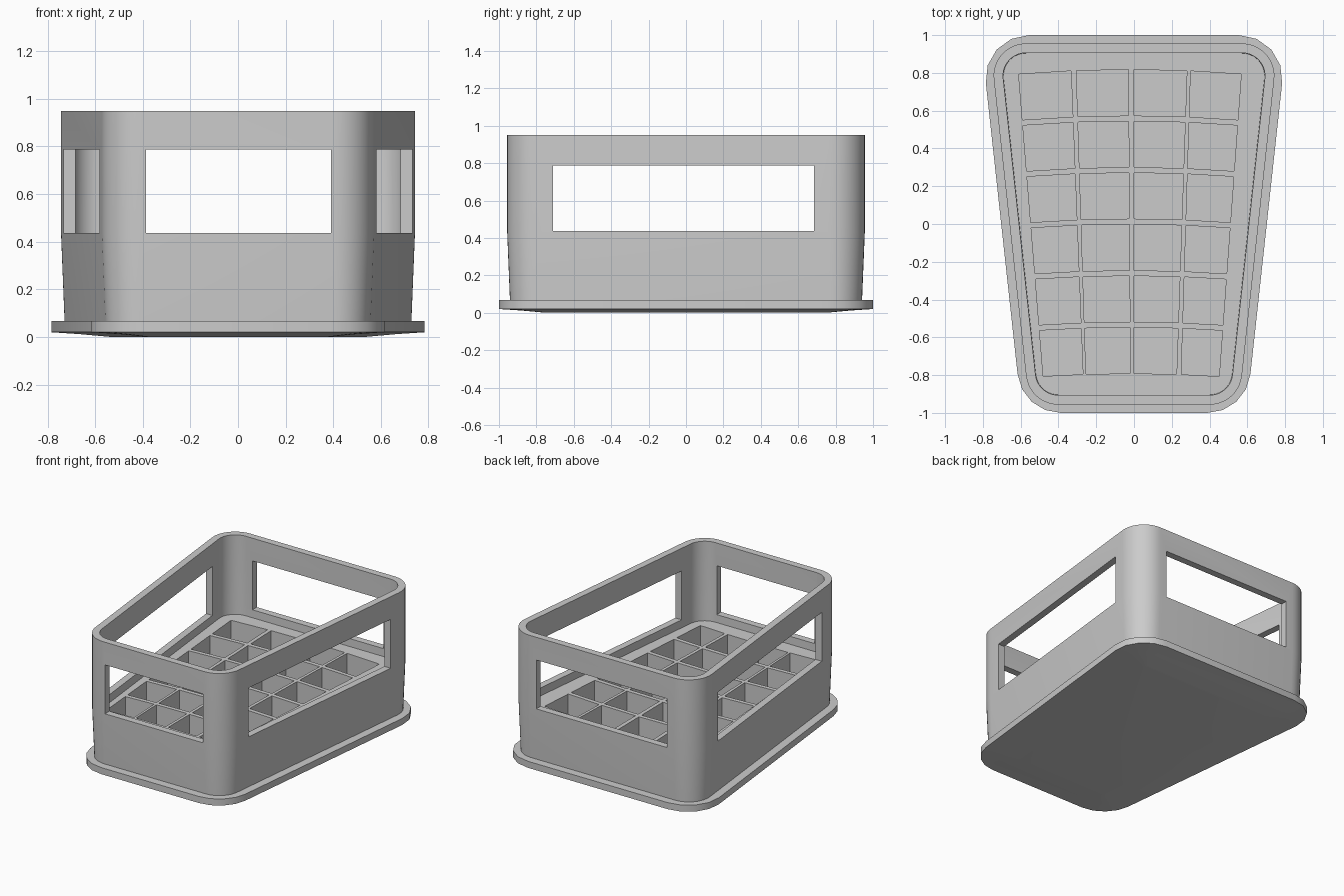
import bpy, bmesh, math

if "Cube" in bpy.data.objects:
    bpy.data.objects.remove(bpy.data.objects["Cube"])

SLOPE = 0.109            # how fast the crate narrows towards the front
HALF_W = 0.703           # base half width at y = 0


def outline(inset, segs, corner_r):
    """Rounded trapezoid in plan, shrunk by inset."""
    r = max(corner_r - inset, 0.02)
    k = math.sqrt(1 + SLOPE ** 2)
    tilt = math.atan(SLOPE)
    d = inset + r
    yc = 1.0 - d
    xc = lambda y: HALF_W + SLOPE * y - d * k
    arcs = [(xc(-yc), -yc, -math.pi / 2, -tilt), (xc(yc), yc, -tilt, math.pi / 2)]
    half = []
    for cx, cy, a0, a1 in arcs:
        for i in range(segs + 1):
            a = a0 + (a1 - a0) * i / segs
            half.append((cx + r * math.cos(a), cy + r * math.sin(a)))
    return half + [(-x, y) for x, y in reversed(half)]


def make_object(name, bm):
    bmesh.ops.recalc_face_normals(bm, faces=bm.faces)
    mesh = bpy.data.meshes.new(name)
    bm.to_mesh(mesh)
    bm.free()
    ob = bpy.data.objects.new(name, mesh)
    bpy.context.collection.objects.link(ob)
    return ob


def loft(name, levels, segs, corner_r, closed=False):
    """Skin outlines given as (inset, z); capped, or looped when closed."""
    bm = bmesh.new()
    rings = [[bm.verts.new((x, y, z)) for x, y in outline(d, segs, corner_r)] for d, z in levels]
    pairs = list(zip(rings, rings[1:]))
    if closed:
        pairs.append((rings[-1], rings[0]))
    else:
        bm.faces.new(rings[0])
        bm.faces.new(rings[-1])
    for a, b in pairs:
        for i in range(len(a)):
            j = (i + 1) % len(a)
            bm.faces.new((a[i], a[j], b[j], b[i]))
    return make_object(name, bm)


def prism(bm, corners, z0, z1):
    low = [bm.verts.new((x, y, z0)) for x, y in corners]
    top = [bm.verts.new((x, y, z1)) for x, y in corners]
    bm.faces.new(low[::-1])
    bm.faces.new(top)
    for i in range(4):
        j = (i + 1) % 4
        bm.faces.new((low[i], low[j], top[j], top[i]))


def cut(ob, bm):
    cutter = make_object("cutter", bm)
    cutter.hide_render = True
    mod = ob.modifiers.new("cut", 'BOOLEAN')
    mod.operation = 'DIFFERENCE'
    mod.solver = 'EXACT'
    mod.object = cutter
    activate(ob)
    bpy.ops.object.modifier_apply(modifier=mod.name)
    bpy.data.objects.remove(cutter)


def activate(ob):
    bpy.ops.object.select_all(action='DESELECT')
    ob.select_set(True)
    bpy.context.view_layer.objects.active = ob


# base plate with projecting rim and shallow dished underside
base = loft("base_plate", [(0.25, 0.0), (0.12, 0.012), (0.0, 0.02), (0.0, 0.067)], 4, 0.23)

# walls: drafted below the windows, vertical above
walls = loft("crate_walls", [(0.059, 0.06), (0.044, 0.43), (0.044, 0.95),
                             (0.094, 0.95), (0.094, 0.43), (0.109, 0.06)], 10, 0.215, closed=True)

# hand openings: front, back, and both sides
for x0, x1, y0, y1 in [(-0.387, 0.39, -1.2, -0.6), (-0.52, 0.52, 0.6, 1.2), (-1, 1, -0.71, 0.685)]:
    bm = bmesh.new()
    prism(bm, [(x0, y0), (x1, y0), (x1, y1), (x0, y1)], 0.436, 0.787)
    cut(walls, bm)

# bottle grid: block with 4 x 6 fanned pockets
grid = loft("bottle_grid", [(0.085, 0.06), (0.085, 0.38)], 10, 0.215)
back_cols = [(-0.61, -0.333), (-0.305, -0.03), (0.0, 0.28), (0.30, 0.567)]
front_cols = [(-0.48, -0.27), (-0.254, -0.02), (0.0, 0.225), (0.25, 0.45)]
bm = bmesh.new()


def pocket_point(xb, xf, y):
    t = (0.81 - y) / 1.61
    x = xb + (xf - xb) * t
    return x, y - 0.07 * (x + 0.02) ** 2


for row in range(6):
    y1 = 0.817 - 0.273 * row
    y0 = y1 - 0.243
    for (bl, br), (fl, fr) in zip(back_cols, front_cols):
        prism(bm, [pocket_point(bl, fl, y0), pocket_point(br, fr, y0),
                   pocket_point(br, fr, y1), pocket_point(bl, fl, y1)], 0.072, 0.5)
cut(grid, bm)

for ob in (base, walls, grid):
    activate(ob)
    bpy.ops.object.shade_smooth_by_angle(angle=math.radians(30))
